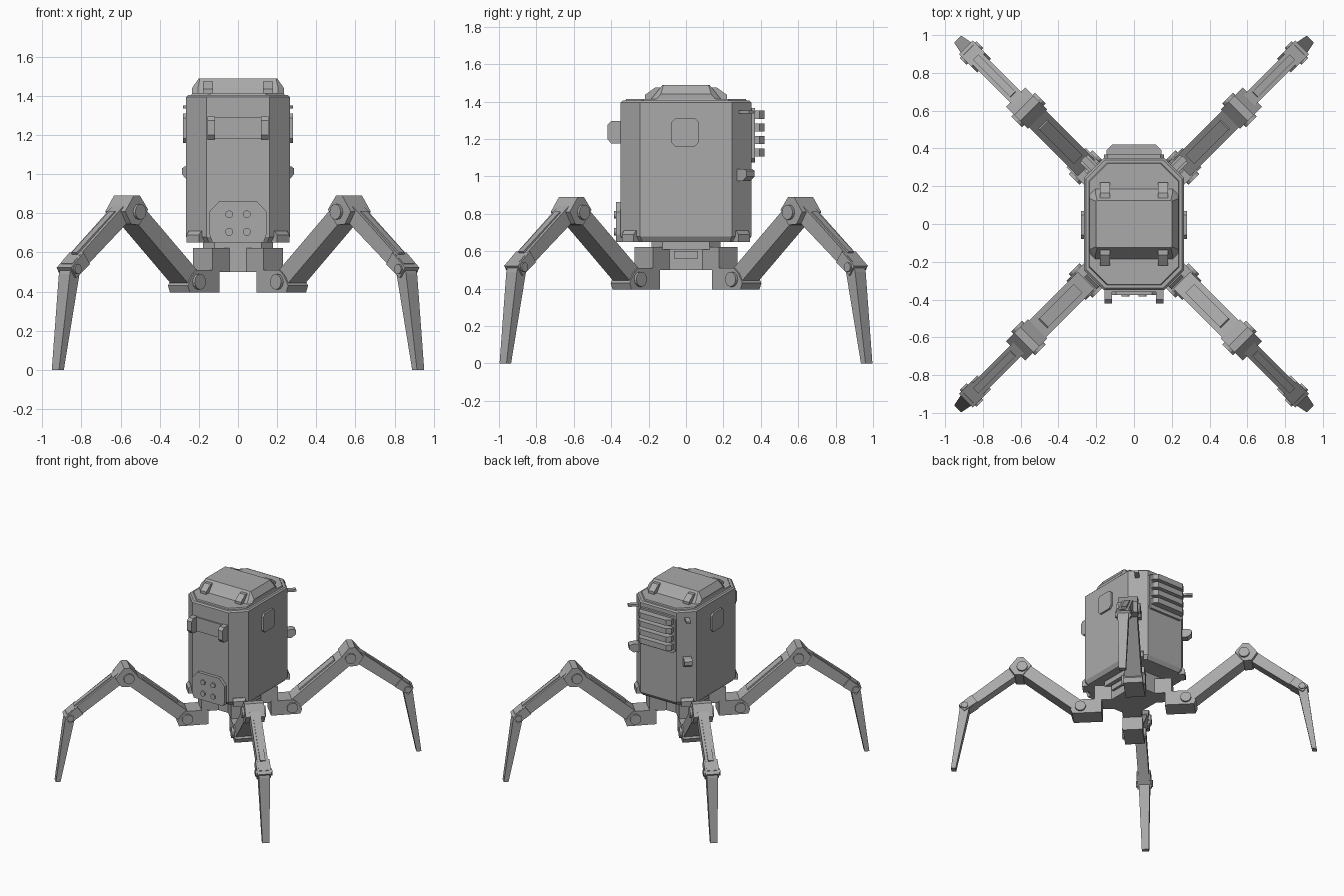
import bpy, bmesh, math

if "Cube" in bpy.data.objects:
    bpy.data.objects.remove(bpy.data.objects["Cube"])

GREY = bpy.data.materials.new("mid_grey")
GREY.diffuse_color = (0.40, 0.40, 0.40, 1)
GREY.use_nodes = True
GREY.node_tree.nodes["Principled BSDF"].inputs["Base Color"].default_value = GREY.diffuse_color
S = math.sqrt(0.5)


def loft(name, rings):
    """Skin a stack of equal-length point rings and cap both ends."""
    bm = bmesh.new()
    vs = [[bm.verts.new(p) for p in r] for r in rings]
    n = len(rings[0])
    for a, b in zip(vs, vs[1:]):
        for i in range(n):
            j = (i + 1) % n
            bm.faces.new((a[i], a[j], b[j], b[i]))
    bm.faces.new(vs[0])
    bm.faces.new(vs[-1])
    bmesh.ops.recalc_face_normals(bm, faces=bm.faces)
    me = bpy.data.meshes.new(name)
    bm.to_mesh(me)
    bm.free()
    me.materials.append(GREY)
    ob = bpy.data.objects.new(name, me)
    bpy.context.collection.objects.link(ob)
    return ob


def octo(hx, hy, c):
    """Rectangle outline with cut corners."""
    return [(hx, hy - c), (hx - c, hy), (c - hx, hy), (-hx, hy - c),
            (-hx, c - hy), (c - hx, -hy), (hx - c, -hy), (hx, c - hy)]


def stack(name, layers):
    """Cut-corner layers (hx, hy, c, z) lofted upward."""
    return loft(name, [[(x, y, z) for x, y in octo(hx, hy, c)] for hx, hy, c, z in layers])


def circle(cx, cy, r, n=12):
    return [(cx + r * math.cos(2 * math.pi * i / n), cy + r * math.sin(2 * math.pi * i / n))
            for i in range(n)]


def slab_x(name, pts, x0, x1):
    """Extrude a (y, z) profile along x."""
    return loft(name, [[(x, y, z) for y, z in pts] for x in (x0, x1)])


def slab_y(name, pts, y0, y1):
    """Extrude an (x, z) profile along y."""
    return loft(name, [[(x, y, z) for x, z in pts] for y in (y0, y1)])


def diag(name, corner, pts, t0, t1):
    """Extrude an (outward, z) profile sideways in a diagonal corner frame."""
    sx, sy = corner
    return loft(name, [[(sx * (r - t) * S, sy * ((r + t) * S + 0.045), z) for r, z in pts]
                       for t in (t0, t1)])


def bar(a, b, ha, hb, lift=0.0):
    """Tapered strip profile between two (outward, z) points, raised by lift."""
    dx, dz = b[0] - a[0], b[1] - a[1]
    l = math.hypot(dx, dz)
    nx, nz = -dz / l, dx / l
    return [(p[0] + nx * (lift + k * h), p[1] + nz * (lift + k * h))
            for p, h, k in ((a, ha, 1), (b, hb, 1), (b, hb, -1), (a, ha, -1))]


def lerp(a, b, f):
    return (a[0] + (b[0] - a[0]) * f, a[1] + (b[1] - a[1]) * f)


# Main cabin, lid and roof hatch
stack("cabin", [(0.245, 0.33, 0.095, 0.65), (0.265, 0.35, 0.105, 0.68),
                (0.265, 0.35, 0.105, 1.395), (0.255, 0.34, 0.10, 1.405)])
stack("lid", [(0.24, 0.325, 0.095, 1.40), (0.235, 0.32, 0.095, 1.415)])
stack("roof_hatch", [(0.235, 0.19, 0.03, 1.41), (0.235, 0.165, 0.03, 1.44),
                     (0.20, 0.125, 0.005, 1.49)])
for sx in (-1, 1):
    for sy in (-1, 1):
        prof = [(0.12, 1.41), (0.22, 1.41), (0.22, 1.435), (0.165, 1.475), (0.12, 1.475)]
        slab_x("hatch_hinge", [(sy * y, z) for y, z in prof], sx * 0.128, sx * 0.18)
    # Side window and side vent below the cabin
    slab_x("side_window", [(y - 0.005, z + 1.235) for y, z in octo(0.075, 0.075, 0.022)],
           sx * 0.26, sx * 0.28)
    slab_x("belly_vent", [(-0.065, 0.56), (0.065, 0.56), (0.065, 0.60), (-0.065, 0.60)],
           sx * 0.10, sx * 0.16)
    # Front hooks
    slab_x("front_hook", [(-0.34, 1.175), (-0.40, 1.175), (-0.42, 1.20), (-0.42, 1.275),
                          (-0.40, 1.295), (-0.34, 1.295)], sx * 0.117, sx * 0.157)

# Front panel and lower bolted plate
slab_y("front_panel", [(-0.15, 1.18), (0.15, 1.18), (0.15, 1.29), (-0.15, 1.29)], -0.36, -0.34)
slab_y("lower_plate", [(-0.13, 0.65), (0.13, 0.65), (0.145, 0.69), (0.145, 0.81),
                       (0.095, 0.863), (-0.095, 0.863), (-0.145, 0.81), (-0.145, 0.69)],
       -0.375, -0.32)
for x in (-0.045, 0.045):
    for z in (0.705, 0.795):
        slab_y("plate_bolt", circle(x, z, 0.02), -0.385, -0.37)

# Rear grille
slab_y("grille_back", [(x, z + 1.22) for x, z in octo(0.16, 0.145, 0.02)], 0.34, 0.368)
for i in range(4):
    z = 1.128 + i * 0.067
    out = [(-0.145, 0.36), (0.145, 0.36), (0.145, 0.392), (0.115, 0.42),
           (-0.115, 0.42), (-0.145, 0.392)]
    loft("grille_slat", [[(x, y, z + k) for x, y in out] for k in (-0.022, 0.022)])

# Turntable under the cabin
stack("neck", [(0.18, 0.185, 0.06, 0.61), (0.18, 0.185, 0.06, 0.66)])
stack("hub", [(0.14, 0.185, 0.075, 0.50), (0.14, 0.185, 0.075, 0.62)])

# Joint centres of a leg, as (outward, height)
HIP, KNEE, ANKLE = (0.36, 0.45), (0.79, 0.808), (1.216, 0.515)

for corner in ((1, 1), (-1, 1), (1, -1), (-1, -1)):
    # Corner clamp at the foot of the cabin
    diag("corner_clamp", corner, [(0.29, 0.65), (0.352, 0.65), (0.352, 0.69), (0.335, 0.71),
                                  (0.29, 0.71)], -0.02, 0.07)
    if corner[1] > 0:
        # Rear corner lamp and rod
        diag("corner_lamp", corner, [(0.31, 0.975), (0.37, 0.975), (0.40, 1.0), (0.40, 1.03),
                                     (0.38, 1.04), (0.31, 1.04)], -0.005, 0.055)
        diag("corner_rod", corner, [(0.31, 1.335), (0.405, 1.335), (0.405, 1.352),
                                    (0.31, 1.352)], 0.008, 0.042)

    # Hip
    diag("hip_post", corner, [(0.13, 0.50), (0.255, 0.50), (0.255, 0.622), (0.13, 0.622)],
         -0.07, 0.07)
    diag("hip_block", corner, [(0.205, 0.395), (0.42, 0.395), (0.434, 0.43), (0.405, 0.48),
                               (0.37, 0.51), (0.205, 0.51)], -0.072, 0.072)
    # Thigh with raised top plate
    diag("thigh", corner, bar(HIP, KNEE, 0.047, 0.047), -0.063, 0.063)
    diag("thigh_plate", corner, bar(lerp(HIP, KNEE, 0.22), lerp(HIP, KNEE, 0.82),
                                    0.008, 0.008, 0.05), -0.033, 0.033)
    # Knee
    diag("knee_block", corner, [(0.722, 0.82), (0.78, 0.89), (0.825, 0.89), (0.887, 0.81),
                                (0.845, 0.745), (0.785, 0.74)], -0.072, 0.072)
    # Shin with ridge and ankle guard
    knee_out = (0.82, 0.82)
    diag("shin", corner, bar(knee_out, ANKLE, 0.043, 0.036), -0.04, 0.04)
    diag("shin_plate", corner, bar(lerp(knee_out, ANKLE, 0.15), lerp(knee_out, ANKLE, 0.85),
                                   0.006, 0.006, 0.042), -0.02, 0.02)
    diag("ankle_guard", corner, bar(lerp(knee_out, ANKLE, 0.82), lerp(knee_out, ANKLE, 1.06),
                                    0.037, 0.032), -0.052, 0.052)
    # Foot tapering to the ground
    sx, sy = corner
    loft("foot", [[(sx * (r - t) * S, sy * ((r + t) * S + 0.045), z)
                   for r, t in ((r0, -w), (r1, -w), (r1, w), (r0, w))]
                  for r0, r1, w, z in ((1.285, 1.32, 0.026, 0.0), (1.186, 1.255, 0.04, 0.49),
                                       (1.195, 1.24, 0.038, 0.54))])
    # Pivot bolts on both sides of each joint
    for name, c, rad, w in (("hip_bolt", HIP, 0.04, 0.088), ("knee_bolt", KNEE, 0.04, 0.088),
                            ("ankle_bolt", ANKLE, 0.025, 0.062)):
        diag(name, corner, circle(c[0], c[1], rad), -w, w)
